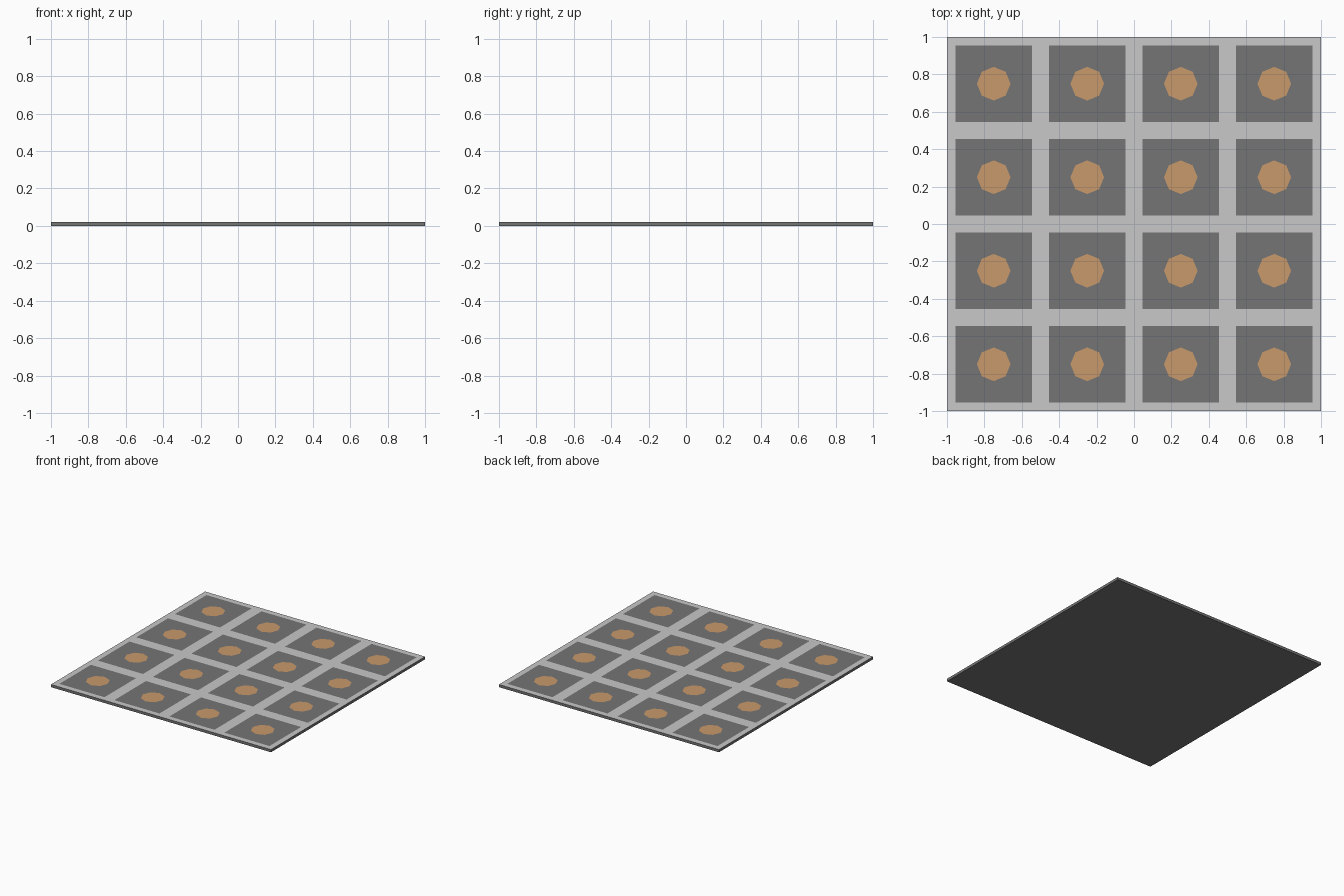
import bpy, bmesh, math

if "Cube" in bpy.data.objects:
    bpy.data.objects.remove(bpy.data.objects["Cube"])

SIZE, THICK, N = 2.0, 0.022, 4
CELL = SIZE / N


def material(name, rgb):
    m = bpy.data.materials.new(name)
    m.diffuse_color = (*rgb, 1)
    m.use_nodes = True
    m.node_tree.nodes["Principled BSDF"].inputs["Base Color"].default_value = m.diffuse_color
    return m


mesh = bpy.data.meshes.new("tiled_floor_panel")
for mat in (material("dark grey", (0.178, 0.178, 0.178)),
            material("light grey", (0.578, 0.578, 0.578)),
            material("tan orange", (0.578, 0.319, 0.147))):
    mesh.materials.append(mat)
DARK, LIGHT, TAN = 0, 1, 2

bm = bmesh.new()


def ring(cx, cy, half, square):
    """Eight points around a centre, on a square outline or an octagon."""
    pts = []
    for i in range(8):
        c, s = math.cos(i * math.pi / 4), math.sin(i * math.pi / 4)
        k = half / max(abs(c), abs(s)) if square else half
        pts.append(bm.verts.new((cx + c * k, cy + s * k, THICK)))
    return pts


# Top surface: light grout, dark square tiles, octagonal spots cut into the faces
for ix in range(N):
    for iy in range(N):
        cx, cy = (ix + 0.5) * CELL - SIZE / 2, (iy + 0.5) * CELL - SIZE / 2
        border = ring(cx, cy, CELL / 2, True)
        tile = ring(cx, cy, 0.205, True)
        spot = ring(cx, cy, 0.09, False)
        for outer, inner, idx in ((border, tile, LIGHT), (tile, spot, DARK)):
            for i in range(8):
                j = (i + 1) % 8
                f = bm.faces.new((outer[i], outer[j], inner[j], inner[i]))
                f.material_index = idx
        bm.faces.new(spot).material_index = TAN
bmesh.ops.remove_doubles(bm, verts=bm.verts, dist=1e-4)

# Dark sides and underside
rim = [e for e in bm.edges if e.is_boundary]
ext = bmesh.ops.extrude_edge_only(bm, edges=rim)["geom"]
for g in ext:
    if isinstance(g, bmesh.types.BMVert):
        g.co.z = 0
    elif isinstance(g, bmesh.types.BMFace):
        g.material_index = DARK
bottom = [e for e in bm.edges if all(v.co.z == 0 for v in e.verts)]
for f in bmesh.ops.contextual_create(bm, geom=bottom)["faces"]:
    f.material_index = DARK
bmesh.ops.recalc_face_normals(bm, faces=bm.faces)

# Side faces made by the extrusion are set by direction
for f in bm.faces:
    f.normal_update()
    if f.normal.z < 0.5:
        f.material_index = DARK
bm.to_mesh(mesh)
bm.free()

panel = bpy.data.objects.new("tiled_floor_panel", mesh)
bpy.context.collection.objects.link(panel)
